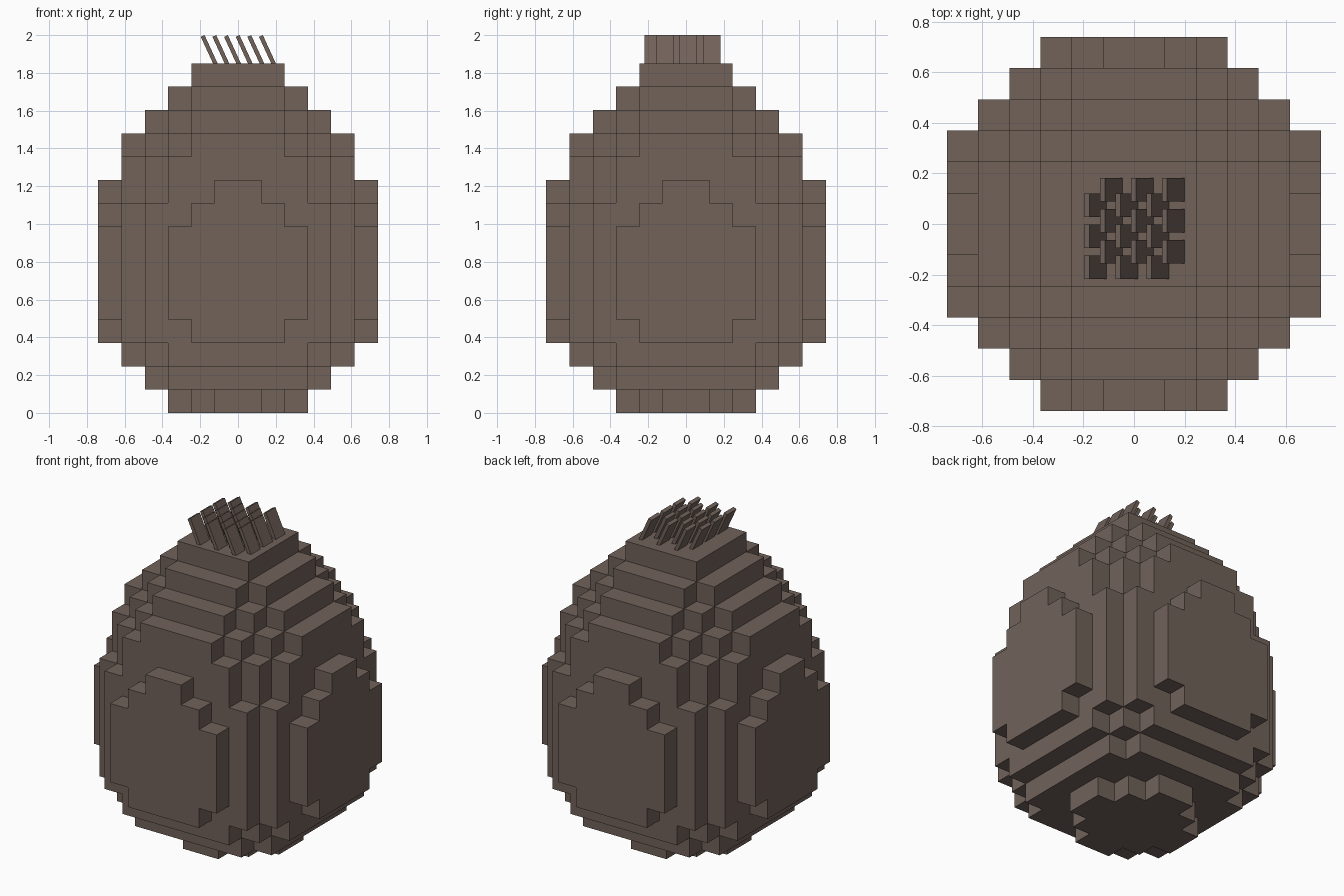
import bpy, bmesh, math
from mathutils import Matrix, Vector

U = 1.85 / 15  # block size

cube = bpy.data.objects.get("Cube")
if cube:
    bpy.data.objects.remove(cube, do_unlink=True)


def make_material(name, color):
    mat = bpy.data.materials.new(name)
    mat.use_nodes = True
    mat.diffuse_color = color
    mat.node_tree.nodes["Principled BSDF"].inputs["Base Color"].default_value = color
    return mat


def make_object(name, bm, mat):
    bmesh.ops.recalc_face_normals(bm, faces=bm.faces)
    mesh = bpy.data.meshes.new(name)
    bm.to_mesh(mesh)
    bm.free()
    mesh.materials.append(mat)
    obj = bpy.data.objects.new(name, mesh)
    bpy.context.collection.objects.link(obj)
    return obj


brown = make_material("dull brown", (0.165, 0.122, 0.102, 1))

# Layers from bottom to top: (repeat, half width of each block row from the centre out)
LAYERS = [
    (1, "321"), (1, "4443"), (1, "55543"), (1, "665542"),
    (4, "666543"), (1, "665542"), (1, "655431"), (1, "55543"),
    (1, "55432"), (1, "4432"), (1, "332"), (1, "22"),
]

# Collect the filled blocks, mirrored about both axes
cells = set()
level = 0
for repeat, rows in LAYERS:
    for _ in range(repeat):
        for j, half in enumerate(rows):
            for i in range(-int(half), int(half)):
                cells.update({(i, j, level), (i, -1 - j, level)})
        level += 1

# Egg body: only the exposed block faces
bm = bmesh.new()
for cell in sorted(cells):
    for axis in range(3):
        for side in (0, 1):
            near = list(cell)
            near[axis] += 2 * side - 1
            if tuple(near) in cells:
                continue
            a, b = (axis + 1) % 3, (axis + 2) % 3
            quad = []
            for da, db in ((0, 0), (1, 0), (1, 1), (0, 1)):
                p = Vector(cell)
                p[axis] += side
                p[a] += da
                p[b] += db
                quad.append(bm.verts.new(p * U))
            bm.faces.new(quad if side else quad[::-1])
bmesh.ops.remove_doubles(bm, verts=bm.verts, dist=U / 100)
make_object("egg_body", bm, brown)

# Tuft: staggered slats leaning towards -x, with their bases sunk into the body
LEAN = math.radians(-24.7)
THICK, WIDTH, LENGTH = 0.022, 0.093, 0.175
bm = bmesh.new()
for col in range(6):
    for row in range(3):
        tip = Vector((-0.177 + col * U / 2, -0.172 + row * U + (col % 2) * U / 2, 2.0))
        mat = (Matrix.Translation(tip) @ Matrix.Rotation(LEAN, 4, 'Y')
               @ Matrix.Translation((-THICK / 2, 0, -LENGTH / 2))
               @ Matrix.Diagonal((THICK, WIDTH, LENGTH, 1)))
        bmesh.ops.create_cube(bm, size=1, matrix=mat)
make_object("top_tuft", bm, brown)
